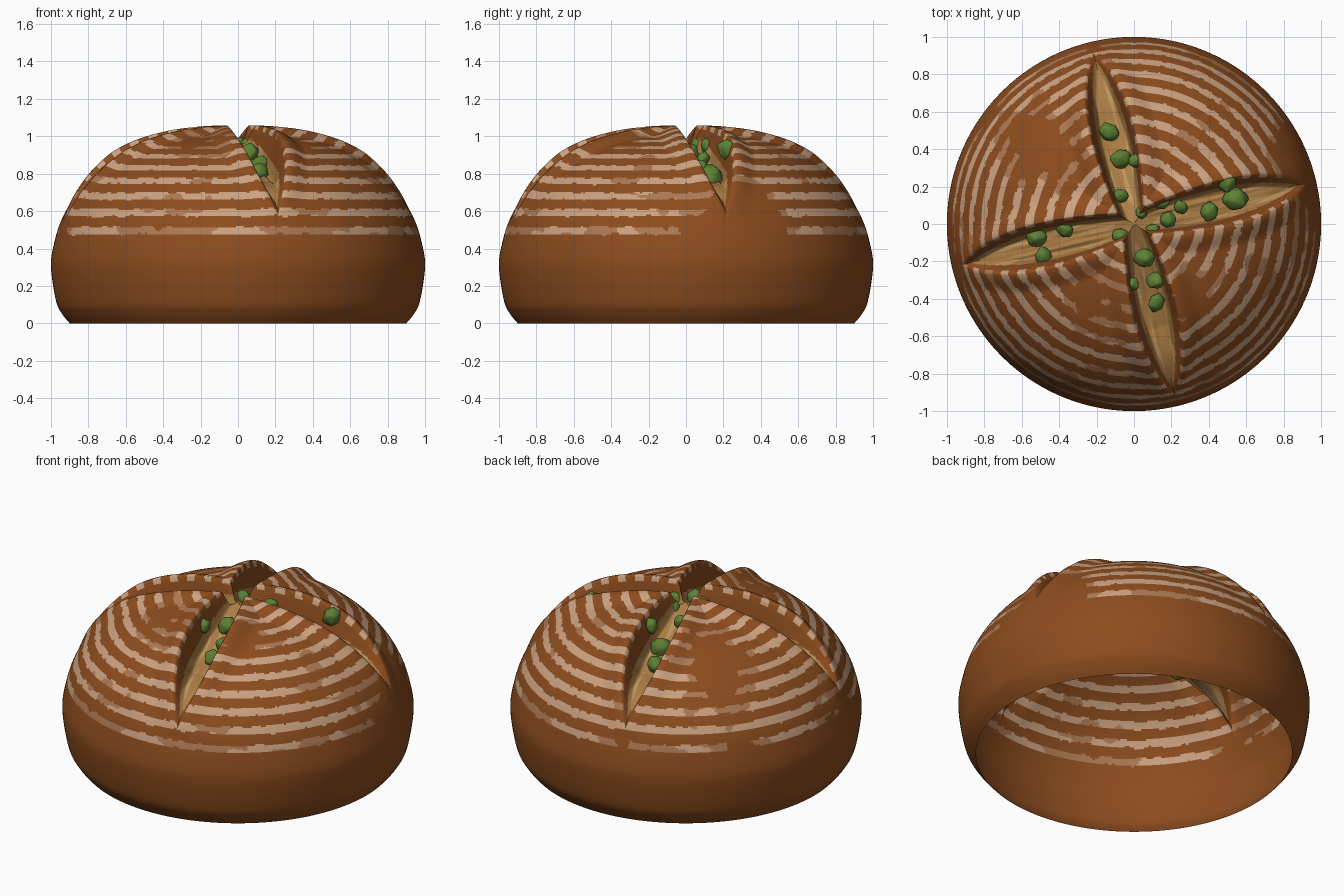
import bpy, math, random
from mathutils import Vector, noise

cube = bpy.data.objects.get("Cube")
if cube:
    bpy.data.objects.remove(cube, do_unlink=True)
random.seed(4)

SEGMENTS, ROWS = 600, 180
QUARTER = math.pi / 2
ARM_ANGLE = math.radians(13.3)
ARM_LENGTH = 0.93
PITCH = 0.105


def material(name, colour):
    mat = bpy.data.materials.new(name)
    mat.use_nodes = True
    rgba = (*colour, 1)
    mat.diffuse_color = rgba
    mat.node_tree.nodes["Principled BSDF"].inputs["Base Color"].default_value = rgba
    return mat


crust = material("brown crust", (0.265, 0.073, 0.013))
flour = material("pale flour", (0.6, 0.36, 0.22))
thin_flour = material("thin flour", (0.41, 0.19, 0.09))
crumb = material("golden crumb", (0.42, 0.21, 0.06))
pale_crumb = material("pale crumb", (0.53, 0.3, 0.11))
herb = material("green herb", (0.11, 0.22, 0.035))


def clamp(v, low=0.0, high=1.0):
    return max(low, min(high, v))


def smooth(a, b, v):
    v = clamp((v - a) / (b - a))
    return v * v * (3 - 2 * v)


def spline(points, steps):
    """Smooth curve through the given points."""
    pts = [Vector(p) for p in points]
    pts = [2 * pts[0] - pts[1]] + pts + [2 * pts[-1] - pts[-2]]
    out = []
    for a, b, c, d in zip(pts, pts[1:], pts[2:], pts[3:]):
        for i in range(steps):
            t = i / steps
            out.append(b + (c - a) * t / 2 + (2 * a - 5 * b + 4 * c - d) * t * t / 2
                       + (3 * b - a - 3 * c + d) * t ** 3 / 2)
    return out + [pts[-2]]


# Loaf profile, resampled by even length
curve = spline([(0.9, 0), (0.94, 0.05), (0.973, 0.12), (1, 0.3), (0.985, 0.42),
                (0.945, 0.55), (0.87, 0.68), (0.75, 0.81), (0.59, 0.92), (0.4, 0.985),
                (0.2, 1.015), (0, 1.022)], 60)
lengths = [0.0]
for p, q in zip(curve, curve[1:]):
    lengths.append(lengths[-1] + (q - p).length)
TOTAL = lengths[-1]
profile, k = [], 0
for row in range(ROWS + 1):
    target = TOTAL * row / ROWS
    while k < len(lengths) - 2 and lengths[k + 1] < target:
        k += 1
    f = (target - lengths[k]) / (lengths[k + 1] - lengths[k])
    profile.append(curve[k].lerp(curve[k + 1], clamp(f)))
first_stripe = next(l for l, p in zip(lengths, curve) if p.y > 0.495)


def half_width(s):
    f = clamp(s / ARM_LENGTH)
    return (0.055 + 0.16 * f) * (1 - f ** 2.2) ** 0.9


def cut(p, theta):
    """Distance along the nearest scored arm and sideways, and its half width."""
    a = (theta - ARM_ANGLE + QUARTER / 2) % QUARTER - QUARTER / 2
    r = 2 - p.x if p.y < 0.4 else p.x
    s, t = r * math.cos(a), r * math.sin(a)
    return s, t, half_width(s)


def column_angles(p):
    """Angles around one row, with columns that follow the groove edges."""
    edge = 0.1
    for _ in range(4):
        w = half_width(p.x * math.cos(edge)) if p.y > 0.4 else 0
        edge = clamp(math.asin(clamp(w / max(p.x, 0.001))), 0.04, 0.6)
    count, split = SEGMENTS // 4, 0.32
    angles = []
    for i in range(SEGMENTS):
        u = 2 * (i % count) / count - 1
        m = abs(u)
        a = m / split * edge if m < split else \
            edge + (m - split) / (1 - split) * (QUARTER / 2 - edge)
        angles.append(ARM_ANGLE + i // count * QUARTER + math.copysign(a, u))
    return angles


def surface(row, theta):
    """Point on the risen loaf, with the scored grooves and rolled lips."""
    p = profile[row]
    tangent = profile[min(row + 1, ROWS)] - profile[max(row - 1, 0)]
    normal = Vector((tangent.y, -tangent.x)).normalized()
    s, t, w = cut(p, theta)
    d = abs(t) - w
    fade = clamp((ARM_LENGTH + 0.02 - s) / 0.3) ** 0.6
    h = 0.0
    if fade > 0:
        inside = 1 - smooth(-0.035, 0.012, d)
        lip = 0.038 * (1 - smooth(0.02, 0.14, d))
        ridge = 0.008 * noise.noise((s * 4, t * 45, 1))
        depth = 0.05 + 0.125 * math.sin(math.pi * clamp(s / ARM_LENGTH))
        h = fade * (lip * (1 - inside) + (ridge - depth) * inside)
    p = p + normal * h
    return Vector((p.x * math.cos(theta), p.x * math.sin(theta), p.y))


# Places where the flour has rubbed off: x, y, radius
BARE = [(-0.5, 0.5, 0.3), (-0.22, -0.4, 0.25), (0.93, 0.3, 0.2), (0.3, -0.4, 0.12)]


def face_colour(row, theta):
    p = profile[row].lerp(profile[row + 1], 0.5)
    s, t, w = cut(p, theta)
    x, y = p.x * math.cos(theta), p.x * math.sin(theta)
    if s < ARM_LENGTH and abs(t) < w:
        if abs(t) > w - 0.016:
            return 0
        return 4 if noise.noise((s * 3, t * 40, 5)) > 0.25 else 3
    pos = Vector((x, y, p.y))
    level = (TOTAL * (row + 0.5) / ROWS - first_stripe) / PITCH
    ring = round(level)
    if ring < 0:
        return 0
    strength = 0.36 + 0.6 * noise.noise(pos * 2.4) + 0.35 * noise.noise(pos * 9)
    for bx, by, radius in BARE:
        strength -= 0.9 * math.exp(-((x - bx) ** 2 + (y - by) ** 2) / radius ** 2)
    if ring == 0:
        strength -= 0.35
    edge = 0.19 + 0.1 * noise.noise(pos * 22) + 0.06 * min(strength, 0.5)
    if abs(level - ring) > edge or strength < -0.22:
        return 0
    return 1 if strength > 0.06 else 2


def build(name, verts, faces, mats, indices):
    mesh = bpy.data.meshes.new(name)
    mesh.from_pydata(verts, [], faces)
    for m in mats:
        mesh.materials.append(m)
    for poly, index in zip(mesh.polygons, indices):
        poly.use_smooth = True
        poly.material_index = index
    bpy.context.collection.objects.link(bpy.data.objects.new(name, mesh))


# Hollow loaf shell, open underneath
grid = [column_angles(p) for p in profile]
verts = [surface(r, theta) for r in range(ROWS) for theta in grid[r]]
verts.append(surface(ROWS, 0))
verts[-1].x = verts[-1].y = 0
faces, colours = [], []
for r in range(ROWS):
    for i in range(SEGMENTS):
        j = (i + 1) % SEGMENTS
        a, b = r * SEGMENTS + i, r * SEGMENTS + j
        faces.append((a, b, b + SEGMENTS, a + SEGMENTS) if r < ROWS - 1
                     else (a, b, len(verts) - 1))
        turn = math.tau if j == 0 else 0
        middle = (grid[r][i] + grid[r][j] + grid[r + 1][i] + grid[r + 1][j]) / 4
        colours.append(face_colour(r, middle + turn / 2))
build("loaf_crust", verts, faces, [crust, flour, thin_flour, crumb, pale_crumb], colours)

# Herb pieces resting in the grooves: x, y, size
HERBS = [(-0.13, 0.49, 0.065), (-0.07, 0.35, 0.065), (0.01, 0.34, 0.05),
         (-0.07, 0.15, 0.05), (0.04, 0.06, 0.04), (0.15, 0.12, 0.05),
         (0.18, 0.02, 0.055), (0.25, 0.09, 0.045), (0.4, 0.07, 0.06),
         (0.54, 0.13, 0.075), (0.5, 0.22, 0.06), (0.1, -0.04, 0.05),
         (-0.08, -0.06, 0.05), (0.05, -0.18, 0.065), (0.12, -0.3, 0.06),
         (-0.01, -0.32, 0.045), (0.12, -0.42, 0.055), (-0.37, -0.03, 0.055),
         (-0.52, -0.07, 0.065), (-0.48, -0.18, 0.06)]
for n, (x, y, size) in enumerate(HERBS):
    theta, radius = math.atan2(y, x), math.hypot(x, y)
    ring = [surface(r, theta) for r in range(ROWS // 2, ROWS)]
    nearest = min(ring, key=lambda p: abs(p.xy.length - radius))
    z = min(nearest.z + 0.018, 0.95)
    bpy.ops.mesh.primitive_ico_sphere_add(subdivisions=1, radius=size, location=(x, y, z))
    piece = bpy.context.object
    piece.name = f"herb_piece_{n + 1}"
    for v in piece.data.vertices:
        v.co *= random.uniform(0.85, 1.15)
    piece.scale = (1, random.uniform(0.8, 1.0), 1.1)
    piece.rotation_euler = [random.uniform(-0.4, 0.4), random.uniform(-0.4, 0.4),
                            random.uniform(0, math.tau)]
    piece.data.materials.append(herb)
    bevel = piece.modifiers.new("rounded corners", "BEVEL")
    bevel.width, bevel.segments = size * 0.15, 2
    bpy.ops.object.shade_smooth()
